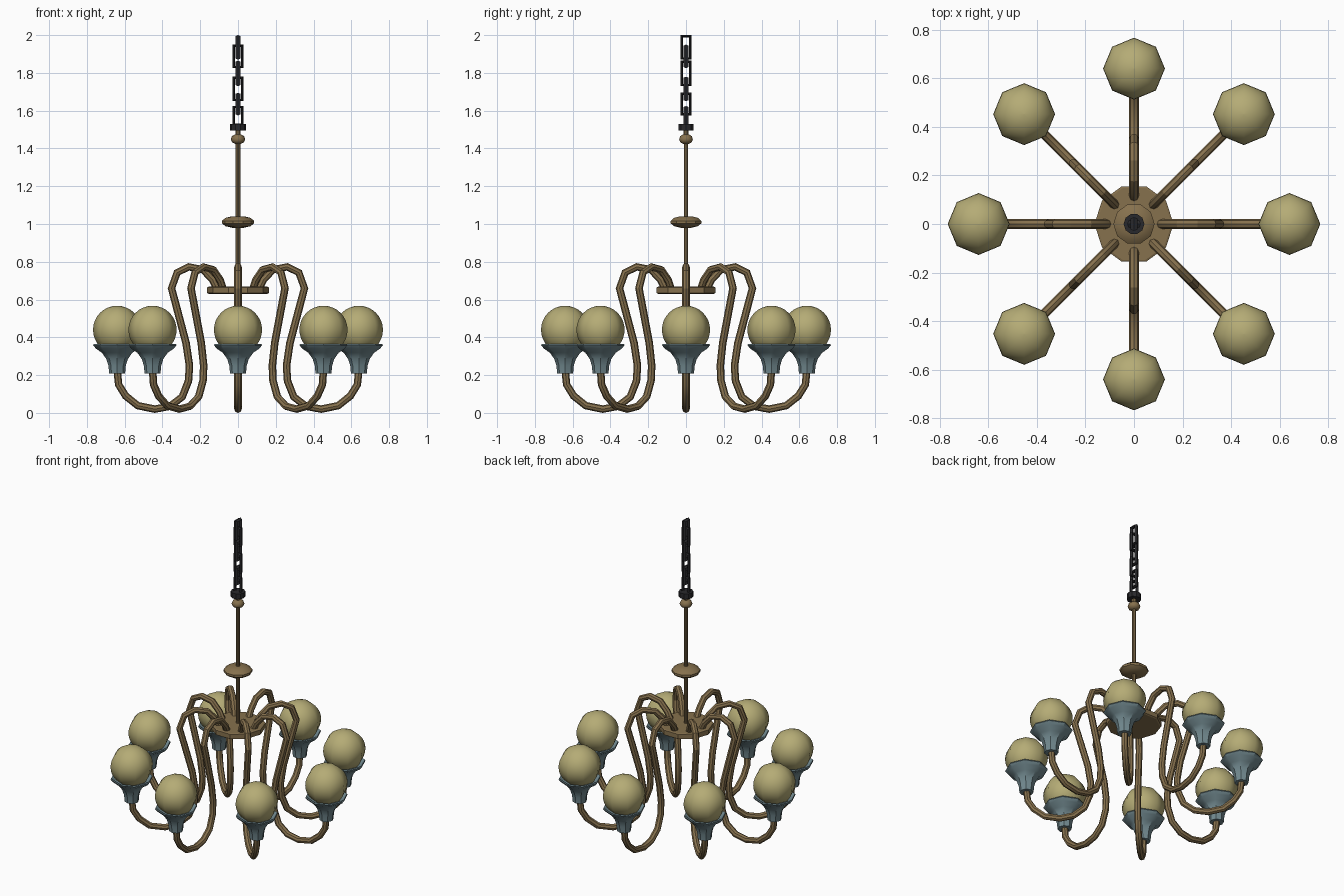
import bpy, bmesh, math
from math import pi, cos, sin
from mathutils import Vector

cube = bpy.data.objects.get("Cube")
if cube:
    bpy.data.objects.remove(cube)


def material(name, rgb):
    m = bpy.data.materials.new(name)
    m.use_nodes = True
    m.diffuse_color = (*rgb, 1)
    m.node_tree.nodes["Principled BSDF"].inputs["Base Color"].default_value = (*rgb, 1)
    return m


bronze = material("aged bronze", (0.24, 0.165, 0.075))
cream = material("cream glass", (0.46, 0.41, 0.18))
pewter = material("blue pewter", (0.17, 0.255, 0.28))
iron = material("black iron", (0.022, 0.022, 0.025))


def loft(name, rings, mat, closed=False, smooth=None):
    """Skin a list of equal vertex rings; open ends are capped."""
    bm = bmesh.new()
    loops = [[bm.verts.new(p) for p in ring] for ring in rings]
    pairs = list(zip(loops, loops[1:]))
    if closed:
        pairs.append((loops[-1], loops[0]))
    for a, b in pairs:
        for i in range(len(a)):
            j = (i + 1) % len(a)
            bm.faces.new((a[i], a[j], b[j], b[i]))
    if not closed:
        bm.faces.new(loops[0][::-1])
        bm.faces.new(loops[-1])
    bmesh.ops.recalc_face_normals(bm, faces=bm.faces)
    mesh = bpy.data.meshes.new(name)
    bm.to_mesh(mesh)
    bm.free()
    mesh.materials.append(mat)
    obj = bpy.data.objects.new(name, mesh)
    bpy.context.collection.objects.link(obj)
    if smooth:
        bpy.ops.object.select_all(action='DESELECT')
        obj.select_set(True)
        bpy.context.view_layer.objects.active = obj
        bpy.ops.object.shade_smooth_by_angle(angle=math.radians(smooth))
    return obj


def lathe(name, profile, sides, mat, x=0, smooth=None):
    """Turn a (radius, height) profile round a vertical axis at x."""
    rings = [[(x + r * cos(2 * pi * i / sides), r * sin(2 * pi * i / sides), z)
              for i in range(sides)] for r, z in profile]
    return loft(name, rings, mat, smooth=smooth)


def sweep(name, path, radius, sides, mat):
    """Round tube along an (x, z) path."""
    pts = [Vector((x, 0, z)) for x, z in path]
    rings = []
    for i, p in enumerate(pts):
        t = (pts[min(i + 1, len(pts) - 1)] - pts[max(i - 1, 0)]).normalized()
        n = Vector((-t.z, 0, t.x))
        rings.append([p + radius * (n * cos(2 * pi * k / sides) + Vector((0, sin(2 * pi * k / sides), 0)))
                      for k in range(sides)])
    return loft(name, rings, mat, smooth=30)


def link(name, low, high, along_x):
    """Rectangular chain link with a diamond-section bar."""
    half, thick, depth = 0.022, 0.006, 0.014
    mid, tall = (low + high) / 2, (high - low) / 2 - thick
    rings = []
    for sx, sz in ((-1, -1), (1, -1), (1, 1), (-1, 1)):
        ring = []
        for grow, d in ((thick, 0), (0, depth), (-thick, 0), (0, -depth)):
            u, z = sx * (half + grow), mid + sz * (tall + grow)
            ring.append((u, d, z) if along_x else (d, u, z))
        rings.append(ring)
    return loft(name, rings, iron, closed=True)


# Centre stem, hub and turned ornaments
lathe("hub_plate", [(0.155, 0.63), (0.163, 0.635), (0.163, 0.665), (0.155, 0.668)], 10, bronze)
lathe("stem", [(0.012, 0.64), (0.012, 1.5)], 10, bronze)
lathe("stem_disc", [(0.03, 0.98), (0.065, 0.988), (0.085, 1.003), (0.085, 1.017),
                    (0.065, 1.033), (0.03, 1.041)], 10, bronze, smooth=35)
lathe("stem_bead", [(0.015, 1.424), (0.032, 1.433), (0.038, 1.448),
                    (0.032, 1.465), (0.015, 1.475)], 10, bronze, smooth=50)
lathe("stem_collar", [(0.014, 1.47), (0.014, 1.5)], 10, bronze)
lathe("chain_cap", [(0.043, 1.495), (0.043, 1.53)], 10, iron)

# Chain, links alternating in direction
spans = [(1.52, 1.625), (1.575, 1.695), (1.65, 1.78), (1.73, 1.865), (1.825, 1.95), (1.87, 2.0)]
for i, (low, high) in enumerate(spans):
    link(f"chain_link_{i + 1}", low, high, i % 2 == 0)

# One lamp arm along +x
reach = 0.64
arm = sweep("arm", [(0.108, 0.65), (0.135, 0.705), (0.185, 0.758), (0.26, 0.773), (0.322, 0.743),
                    (0.352, 0.66), (0.32, 0.54), (0.275, 0.37), (0.257, 0.25), (0.262, 0.17),
                    (0.295, 0.085), (0.36, 0.035), (0.44, 0.02), (0.53, 0.038), (0.595, 0.09),
                    (0.632, 0.15), (reach, 0.23)], 0.02, 8, bronze)
cup = lathe("lamp_cup", [(0.042, 0.208), (0.046, 0.25), (0.057, 0.285), (0.08, 0.318), (0.112, 0.34),
                         (0.127, 0.358), (0.124, 0.365), (0.1, 0.35)], 8, pewter, reach, smooth=30)
steps = 16
globe = lathe("globe", [(0.127 * sin(pi * k / steps) + 0.0005, 0.44 - 0.127 * cos(pi * k / steps))
                        for k in range(steps + 1)], 8, cream, reach, smooth=60)

# Repeat the arm, cup and globe round the stem
for part in (arm, cup, globe):
    for i in range(1, 8):
        copy = bpy.data.objects.new(f"{part.name}_{i + 1}", part.data)
        copy.rotation_euler.z = i * pi / 4
        bpy.context.collection.objects.link(copy)
